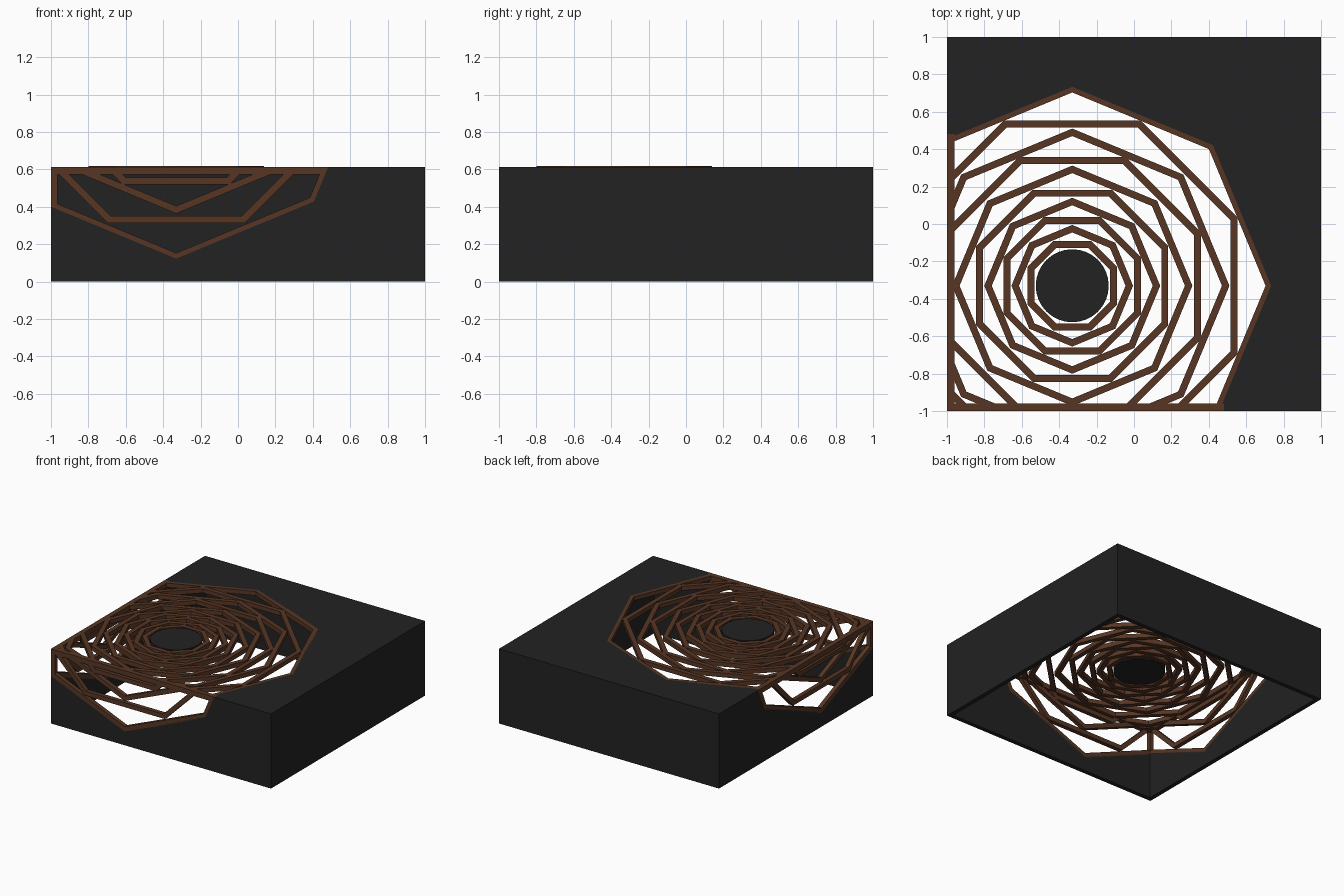
import bpy, bmesh, math
from mathutils import Matrix, Vector

if "Cube" in bpy.data.objects:
    bpy.data.objects.remove(bpy.data.objects["Cube"])

H = 0.613      # box height
T = 0.035      # wall thickness and bar depth
W = 0.037      # bar width
C = -0.33      # web centre in x and y
COS = math.cos(math.pi / 8)


def material(name, rgb):
    m = bpy.data.materials.new(name)
    m.diffuse_color = (*rgb, 1)
    m.use_nodes = True
    m.node_tree.nodes["Principled BSDF"].inputs["Base Color"].default_value = m.diffuse_color
    return m


black = material("matte_black", (0.016, 0.016, 0.016))
brown = material("dark_brown", (0.095, 0.037, 0.018))

# Face frames: local x, y lie in the face and local z points inward
TOP = Matrix(((1, 0, 0, 0), (0, 1, 0, 0), (0, 0, -1, H), (0, 0, 0, 1)))
FRONT = Matrix(((1, 0, 0, 0), (0, 0, 1, -1), (0, 1, 0, 0), (0, 0, 0, 1)))
LEFT = Matrix(((0, 0, 1, -1), (1, 0, 0, 0), (0, 1, 0, 0), (0, 0, 0, 1)))


def finish(bm, name, mat):
    bmesh.ops.recalc_face_normals(bm, faces=bm.faces[:])
    me = bpy.data.meshes.new(name)
    bm.to_mesh(me)
    bm.free()
    ob = bpy.data.objects.new(name, me)
    me.materials.append(mat)
    bpy.context.collection.objects.link(ob)
    return ob


def box(name, lo, hi, mat):
    bm = bmesh.new()
    bmesh.ops.create_cube(bm, size=1)
    for v in bm.verts:
        v.co = Vector([(a + b) / 2 + c * (b - a) for a, b, c in zip(lo, hi, v.co)])
    return finish(bm, name, mat)


def polygon(r, n, cx, cy, turn):
    return [(cx + r * math.cos(turn + i * math.tau / n),
             cy + r * math.sin(turn + i * math.tau / n)) for i in range(n)]


def prism(name, pts, d0, d1, frame, mat):
    bm = bmesh.new()
    lo = [bm.verts.new((x, y, d0)) for x, y in pts]
    hi = [bm.verts.new((x, y, d1)) for x, y in pts]
    bm.faces.new(lo)
    bm.faces.new(hi)
    n = len(pts)
    for i in range(n):
        j = (i + 1) % n
        bm.faces.new((lo[i], lo[j], hi[j], hi[i]))
    bm.transform(frame)
    return finish(bm, name, mat)


def ring(name, size, flat, cx, cy, frame, raise_by=0.0):
    """Octagon frame clipped to the box; size is the apothem if flat, else the radius."""
    turn = math.pi / 8 if flat else 0
    r = size / COS if flat else size
    bm = bmesh.new()
    loops = []
    for rad in (r, r - W / COS):
        for d in (-raise_by, T):
            loops.append([bm.verts.new((x, y, d)) for x, y in polygon(rad, 8, cx, cy, turn)])
    a, b, c, d = loops
    for i in range(8):
        j = (i + 1) % 8
        for p, q in ((a, b), (b, d), (d, c), (c, a)):
            bm.faces.new((p[i], p[j], q[j], q[i]))
    bm.transform(frame)
    for co, no in (((-1, 0, 0), (-1, 0, 0)), ((0, -1, 0), (0, -1, 0)),
                   ((0, 0, H + raise_by), (0, 0, 1))):
        bmesh.ops.bisect_plane(bm, geom=bm.verts[:] + bm.edges[:] + bm.faces[:],
                               plane_co=co, plane_no=no, clear_outer=True)
        edges = [e for e in bm.edges if e.is_boundary]
        if edges:
            bmesh.ops.holes_fill(bm, edges=edges, sides=0)
    return finish(bm, name, brown)


# Open-bottomed shell with octagonal openings on top, front and left
shell = box("box_shell", (-1, -1, 0), (1, 1, H), black)
R_TOP, R_SIDE, Z_SIDE = 1.073, 1.05, 1.163
cutters = [
    box("cavity_cutter", (-1 + T, -1 + T, -0.2), (1 - T, 1 - T, H - T), black),
    prism("top_cutter", polygon(R_TOP - 0.01, 8, C, C, 0), -0.1, T + 0.005, TOP, black),
    prism("front_cutter", polygon(R_SIDE - 0.01, 8, C, Z_SIDE, 0), -0.1, T + 0.005, FRONT, black),
    prism("left_cutter", polygon(R_SIDE - 0.01, 8, C, Z_SIDE, 0), -0.1, T + 0.005, LEFT, black),
]
bpy.context.view_layer.objects.active = shell
for cutter in cutters:
    mod = shell.modifiers.new("cut", 'BOOLEAN')
    mod.operation = 'DIFFERENCE'
    mod.solver = 'EXACT'
    mod.object = cutter
    bpy.ops.object.modifier_apply(modifier=mod.name)
    bpy.data.objects.remove(cutter)

# Nested octagon web on the top, alternating pointed and flat
sizes = (R_TOP, 0.883, 0.84, 0.688, 0.642, 0.513, 0.47, 0.368, 0.325, 0.24)
for i, s in enumerate(sizes):
    ring(f"top_web_ring_{i + 1}", s, i % 2 == 1, C, C, TOP, 0.005 if i > 5 else 0)

# Web continued on the front and left faces
side_rings = ((R_SIDE, Z_SIDE), (0.883, 1.196), (0.838, 1.202), (0.69, 1.209))
for side, frame in (("front", FRONT), ("left", LEFT)):
    for i, (s, z) in enumerate(side_rings):
        ring(f"{side}_web_ring_{i + 1}", s, i % 2 == 1, C, z, frame)

# Edge bars and corner post
E = T + 0.006
box("front_edge_bar", (-1, -1, H - E), (0.475, -1 + E, H), brown)
box("left_edge_bar", (-1, -1, H - E), (-1 + E, 0.475, H), brown)
box("corner_post", (-1, -1, 0.385), (-1 + T, -1 + T, H), brown)

# Centre disc
prism("centre_disc", polygon(0.195, 32, C, C, 0), -0.005, T, TOP, black)
